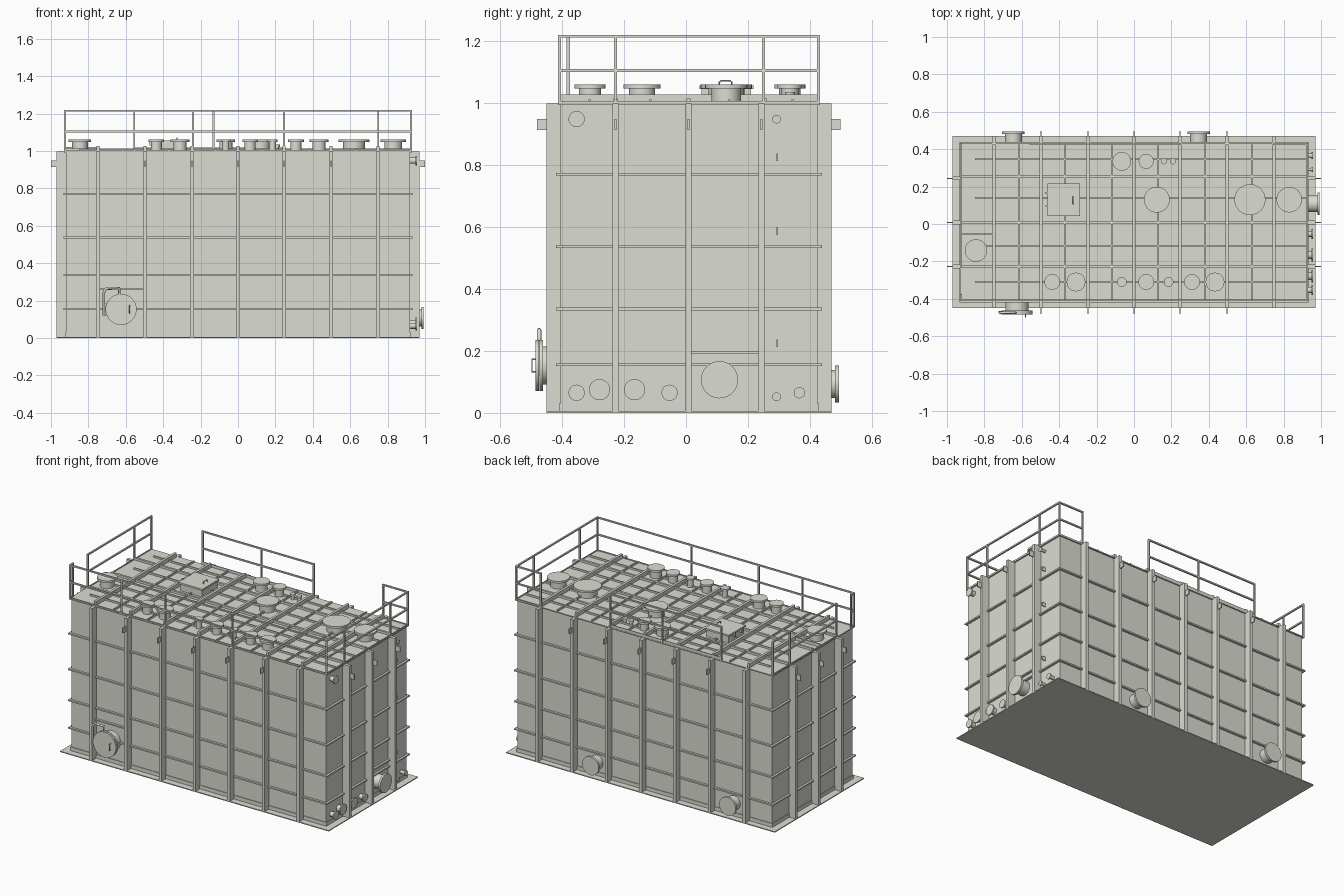
import bpy, bmesh, math
from mathutils import Vector

if "Cube" in bpy.data.objects:
    bpy.data.objects.remove(bpy.data.objects["Cube"])

X0, X1, Y0, Y1 = -0.92, 0.92, -0.405, 0.425   # tank shell
DX, DY = 0.97, (-0.45, 0.47)                   # outer faces of upright beams
BEAM_X = [-0.748, -0.497, -0.246, 0, 0.246, 0.497, 0.748]
BEAM_Y = [-0.227, 0.008, 0.244]

# Pale warm paint shared by every part
paint = bpy.data.materials.new("pale_paint")
paint.diffuse_color = (0.71, 0.72, 0.65, 1)
paint.use_nodes = True
paint.node_tree.nodes["Principled BSDF"].inputs["Base Color"].default_value = paint.diffuse_color


def finish(bm, name):
    bmesh.ops.recalc_face_normals(bm, faces=bm.faces)
    me = bpy.data.meshes.new(name)
    bm.to_mesh(me)
    bm.free()
    for p in me.polygons:
        p.use_smooth = True
    me.set_sharp_from_angle(angle=math.radians(30))
    me.materials.append(paint)
    ob = bpy.data.objects.new(name, me)
    bpy.context.collection.objects.link(ob)
    return ob


def box(bm, x, y, z):
    vs = bmesh.ops.create_cube(bm, size=1)["verts"]
    for v in vs:
        v.co = Vector((x[0] if v.co.x < 0 else x[1],
                       y[0] if v.co.y < 0 else y[1],
                       z[0] if v.co.z < 0 else z[1]))


def boxes(name, items):
    bm = bmesh.new()
    for it in items:
        box(bm, *it)
    return finish(bm, name)


def around(c, w):
    return (c - w / 2, c + w / 2)


def cyl(bm, a, b, r, seg=32):
    a, b = Vector(a), Vector(b)
    vs = bmesh.ops.create_cone(bm, cap_ends=True, segments=seg, radius1=r,
                               radius2=r, depth=(b - a).length)["verts"]
    q = Vector((0, 0, 1)).rotation_difference(b - a)
    for v in vs:
        v.co = q @ v.co + (a + b) / 2


def nozzle(name, base, direction, length, r, neck=0.62, thick=0.013):
    """pipe neck with a blind flange on its end"""
    base, d = Vector(base), Vector(direction)
    bm = bmesh.new()
    cyl(bm, base, base + d * (length - thick), r * neck)
    cyl(bm, base + d * (length - thick), base + d * length, r)
    return finish(bm, name)


def tube(name, pts, r):
    cu = bpy.data.curves.new(name, 'CURVE')
    cu.dimensions = '3D'
    cu.bevel_depth = r
    cu.bevel_resolution = 2
    cu.use_fill_caps = True
    sp = cu.splines.new('POLY')
    sp.points.add(len(pts) - 1)
    for p, c in zip(sp.points, pts):
        p.co = (*c, 1)
    cu.materials.append(paint)
    ob = bpy.data.objects.new(name, cu)
    bpy.context.collection.objects.link(ob)


# Base plate, shell and roof
boxes("base_plate", [((-DX, DX), DY, (0, 0.006))])
boxes("tank_shell", [((X0, X1), (Y0, Y1), (0.006, 0.995))])
boxes("roof_plate", [((-0.93, 0.93), (-0.413, 0.433), (0.993, 1.0))])

# Upright beams on all four walls
up = []
for x in BEAM_X:
    up += [(around(x, 0.02), (DY[0], Y0), (0.006, 0.998)),
           (around(x, 0.02), (Y1, DY[1]), (0.006, 0.998))]
for y in BEAM_Y:
    up += [((-DX, X0), around(y, 0.02), (0.006, 0.998)),
           ((X1, DX), around(y, 0.02), (0.006, 0.998))]
boxes("upright_beams", up)

# Horizontal stiffener bands
bands = [((X0 - 0.014, X1 + 0.014), (Y0 - 0.014, Y1 + 0.014), around(z, 0.009))
         for z in (0.155, 0.335, 0.537, 0.77)]
bands.append(((X0 - 0.004, X1 + 0.004), (Y0 - 0.004, Y1 + 0.004), (0.006, 0.03)))
bands.append(((-0.738, -0.507), (Y0 - 0.014, Y0), around(0.26, 0.008)))
bands.append(((X1, X1 + 0.014), (0.018, 0.234), around(0.195, 0.008)))
boxes("stiffener_bands", bands)

# Lifting lugs on the beams
lugs = []
for x in BEAM_X[1:-1]:
    lugs += [(around(x, 0.006), (-0.48, DY[0]), (0.913, 0.948)),
             (around(x, 0.006), (DY[1], 0.498), (0.913, 0.948))]
for y in BEAM_Y:
    lugs += [((-1.0, -DX), around(y, 0.006), (0.913, 0.948)),
             ((DX, 1.0), around(y, 0.006), (0.913, 0.948))]
boxes("lifting_lugs", lugs)

# Roof beams: tall cross beams, low ribs
boxes("roof_cross_beams", [(around(x, 0.016), (Y0, Y1), (1.0, 1.027)) for x in BEAM_X])
ribs = [((X0, X1), around(y, 0.014), (1.0, 1.014)) for y in (0.254, 0.008, -0.227)]
ribs += [((X0 + 0.07, X1), around(y, 0.008), (1.0, 1.011)) for y in (0.345, 0.14, -0.115, -0.31)]
ribs += [(around(x, 0.008), (Y0, Y1), (1.0, 1.011))
         for x in (-0.615, -0.37, -0.12, 0.13, 0.38, 0.63)]
ribs.append(((-0.93, -0.745), around(-0.055, 0.008), (1.0, 1.02)))
boxes("roof_ribs", ribs)

# Railings: each run has posts, two rails and a low toe strip
def railing(name, axis, fixed, posts, toe=0.006):
    items = []
    t = 0.01
    def add(span, z, w=t):
        f = around(fixed, w)
        items.append((span, f, z) if axis == 'x' else (f, span, z))
    for p in posts:
        add(around(p, t), (1.0, 1.22))
    full = (posts[0] - t / 2, posts[-1] + t / 2)
    add(full, (1.211, 1.22))
    add(full, (1.1, 1.109))
    add(full, (1.0, 1.0 + toe), 0.005)
    boxes(name, items)

railing("front_railing", 'x', -0.408, [-0.925, -0.555, -0.24, 0.246, 0.925])
railing("back_railing", 'x', 0.428, [-0.555, -0.13, 0.246], 0.018)
railing("back_corner_railing", 'x', 0.428, [0.75, 0.925])
railing("right_railing", 'y', 0.925, [-0.408, -0.227, 0.25, 0.428])
railing("left_railing", 'y', -0.925, [-0.227, 0.25, 0.428])
railing("left_corner_railing", 'y', -0.925, [-0.408, -0.38])

# Roof nozzles: x, y, flange radius
for i, (x, y, r) in enumerate([
        (-0.065, 0.335, 0.05), (0.065, 0.335, 0.04), (0.122, 0.13, 0.069),
        (0.62, 0.13, 0.083), (0.83, 0.13, 0.068), (-0.845, -0.142, 0.06),
        (-0.437, -0.31, 0.042), (-0.31, -0.31, 0.05), (-0.065, -0.31, 0.026),
        (0.065, -0.31, 0.042), (0.185, -0.31, 0.026), (0.31, -0.31, 0.042),
        (0.433, -0.31, 0.05)]):
    nozzle(f"roof_nozzle_{i}", (x, y, 0.998), (0, 0, 1), 0.062, r, 0.7)
for i, x in enumerate((0.16, 0.208)):
    nozzle(f"small_roof_nozzle_{i}", (x, 0.335, 0.998), (0, 0, 1), 0.037, 0.016)

# Roof hatch with hinges and handle
boxes("roof_hatch", [((-0.455, -0.295), (0.05, 0.21), (1.0, 1.045)),
                     ((-0.462, -0.288), (0.043, 0.217), (1.045, 1.056)),
                     ((-0.472, -0.458), (0.09, 0.1), (1.03, 1.058)),
                     ((-0.472, -0.458), (0.16, 0.17), (1.03, 1.058))])
tube("hatch_handle", [(-0.325, 0.107, 1.054), (-0.325, 0.107, 1.067), (-0.325, 0.112, 1.071),
                      (-0.325, 0.143, 1.071), (-0.325, 0.148, 1.067), (-0.325, 0.148, 1.054)], 0.0025)

# Right wall nozzles: y, z, flange radius
for i, (y, z, r) in enumerate([
        (-0.353, 0.948, 0.026), (0.292, 0.948, 0.014), (-0.353, 0.065, 0.026),
        (-0.279, 0.075, 0.034), (-0.166, 0.075, 0.034), (-0.053, 0.065, 0.026),
        (0.292, 0.052, 0.014), (0.366, 0.065, 0.018)]):
    nozzle(f"right_nozzle_{i}", (X1 - 0.005, y, z), (1, 0, 0), 0.042, r, thick=0.008)
nozzle("right_manway", (X1 - 0.005, 0.108, 0.107), (1, 0, 0), 0.078, 0.06, 0.75)
boxes("wall_clips", [((X1, 0.945), around(0.294, 0.005), around(z, 0.025))
                     for z in (0.825, 0.587, 0.225)])

# Back wall manways
for i, x in enumerate((-0.645, 0.345)):
    nozzle(f"back_manway_{i}", (x, Y1 - 0.005, 0.093), (0, 1, 0), 0.074, 0.06, 0.75)

# Front manway with lid, davit arm and handle
bm = bmesh.new()
MX, MZ = -0.625, 0.153
cyl(bm, (MX, Y0 + 0.005, MZ), (MX, -0.462, MZ), 0.062, 40)
cyl(bm, (MX, -0.462, MZ), (MX, -0.472, MZ), 0.083, 40)
cyl(bm, (MX, -0.474, MZ), (MX, -0.485, MZ), 0.083, 40)
finish(bm, "front_manway")
arc = [(-0.69 + 0.027 * math.cos(a), -0.474, 0.24 + 0.027 * math.sin(a))
       for a in [math.pi - k * math.pi / 12 for k in range(7)]]
tube("davit_arm", [(-0.717, -0.474, 0.12)] + arc + [(-0.635, -0.474, 0.267),
                                                     (-0.635, -0.474, 0.23)], 0.007)
boxes("davit_bracket", [((-0.725, -0.685), (-0.472, -0.464), (0.12, 0.185))])
tube("manway_handle", [(-0.58, -0.483, 0.133), (-0.58, -0.497, 0.133),
                       (-0.58, -0.497, 0.173), (-0.58, -0.483, 0.173)], 0.003)
